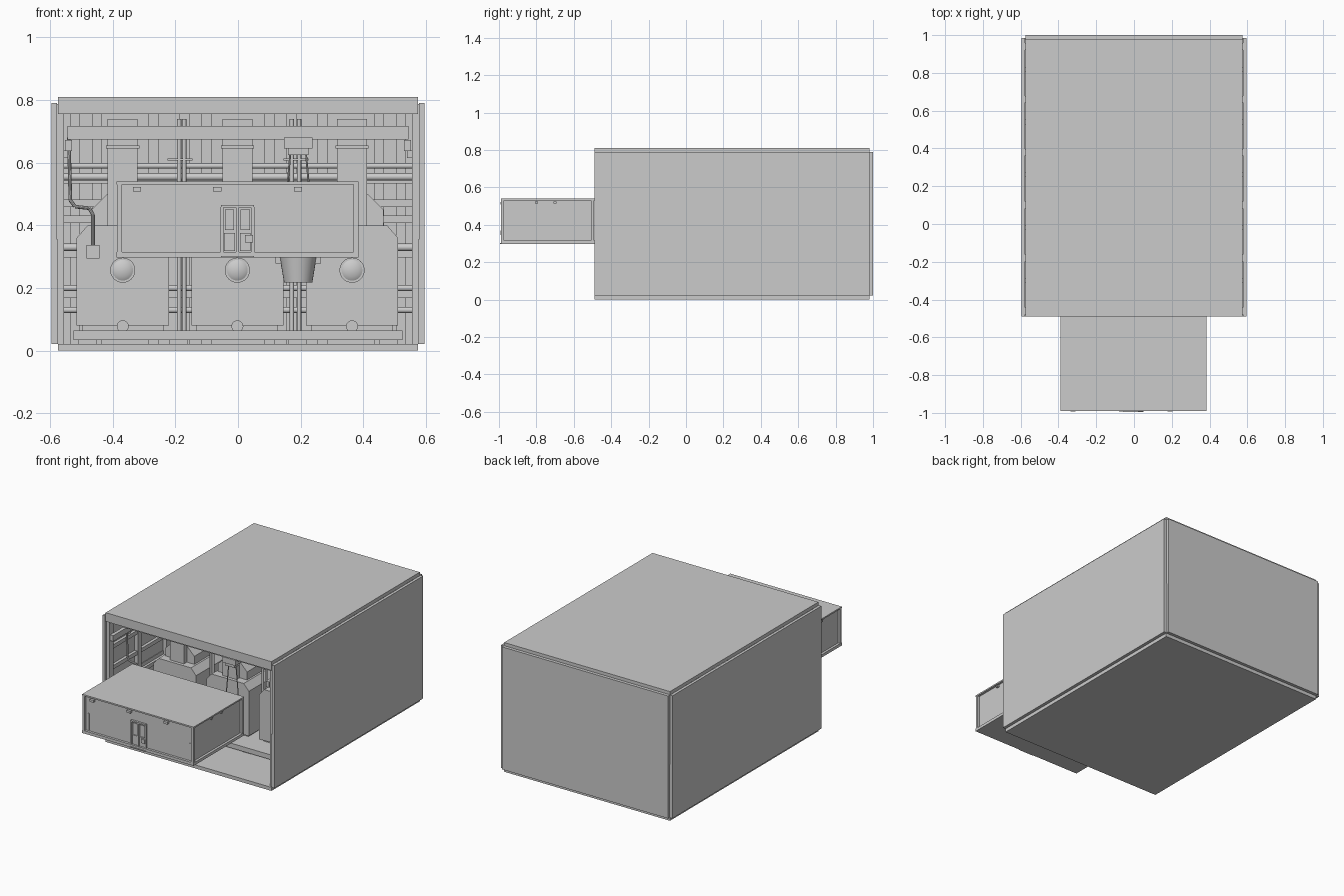
import bpy, bmesh
from math import radians
from mathutils import Vector

if "Cube" in bpy.data.objects:
    bpy.data.objects.remove(bpy.data.objects["Cube"], do_unlink=True)

grey = bpy.data.materials.new("plain grey")
grey.use_nodes = True
colour = (0.6, 0.6, 0.6, 1)
grey.diffuse_color = colour
grey.node_tree.nodes["Principled BSDF"].inputs["Base Color"].default_value = colour


def finish(name, bm, smooth=False):
    bmesh.ops.recalc_face_normals(bm, faces=bm.faces)
    mesh = bpy.data.meshes.new(name)
    bm.to_mesh(mesh)
    bm.free()
    mesh.materials.append(grey)
    obj = bpy.data.objects.new(name, mesh)
    bpy.context.collection.objects.link(obj)
    if smooth:
        bpy.ops.object.select_all(action='DESELECT')
        obj.select_set(True)
        bpy.context.view_layer.objects.active = obj
        bpy.ops.object.shade_smooth_by_angle(angle=radians(35))
    return obj


def box(name, x, y, z):
    """Box from (low, high) ranges on each axis."""
    bm = bmesh.new()
    bmesh.ops.create_cube(bm, size=1)
    for v in bm.verts:
        v.co = [r[0] if c < 0 else r[1] for c, r in zip(v.co, (x, y, z))]
    return finish(name, bm)


def prism(name, outline, y):
    """Extrude an x-z outline along y."""
    bm = bmesh.new()
    face = bm.faces.new([bm.verts.new((px, y[0], pz)) for px, pz in outline])
    new = bmesh.ops.extrude_face_region(bm, geom=[face])["geom"]
    bmesh.ops.translate(bm, vec=(0, y[1] - y[0], 0),
                        verts=[g for g in new if isinstance(g, bmesh.types.BMVert)])
    return finish(name, bm)


def rod(name, a, b, r1, r2=None, sides=20):
    """Round bar or cone between two points."""
    a, b = Vector(a), Vector(b)
    bm = bmesh.new()
    bmesh.ops.create_cone(bm, cap_ends=True, segments=sides, radius1=r1,
                          radius2=r1 if r2 is None else r2, depth=(b - a).length)
    turn = Vector((0, 0, 1)).rotation_difference(b - a)
    for v in bm.verts:
        v.co = turn @ v.co + (a + b) / 2
    return finish(name, bm, True)


def around(c, half):
    return (c - half, c + half)


# Building shell, open at the front
FRONT, BACK = -0.49, 0.98
box("floor_slab", (-0.575, 0.575), (FRONT, BACK), (0, 0.022))
box("roof_slab", (-0.575, 0.575), (FRONT, BACK), (0.788, 0.81))
box("back_wall", (-0.575, 0.575), (BACK - 0.004, 1.0), (0.022, 0.79))
box("front_lintel", (-0.575, 0.575), (FRONT, FRONT + 0.02), (0.755, 0.788))
for side, s in (("left", 1), ("right", -1)):
    box(side + "_wall_lower", sorted((s * 0.575, s * 0.595)), (FRONT, BACK + 0.005), (0.022, 0.355))
    box(side + "_wall_upper", sorted((s * 0.578, s * 0.595)), (FRONT, BACK + 0.005), (0.355, 0.79))
    # Wall columns and rails along the depth
    for i in range(6):
        box(side + "_column", sorted((s * 0.555, s * 0.578)),
            around(-0.46 + i * 0.28, 0.018), (0.022, 0.788))
    for z in (0.32, 0.45, 0.58):
        box(side + "_girt", sorted((s * 0.56, s * 0.578)), (FRONT + 0.02, BACK), around(z, 0.012))
    box(side + "_crane_rail", sorted((s * 0.53, s * 0.552)), (FRONT + 0.01, 0.9), (0.637, 0.673))
    for i in range(5):
        box(side + "_rail_bracket", sorted((s * 0.54, s * 0.578)),
            around(-0.3 + i * 0.28, 0.012), (0.615, 0.64))

# Structure against the back wall
for x in (0.1, 0.17, 0.27, 0.45, 0.52):
    for s in (-1, 1):
        box("back_column", around(s * x, 0.016), (0.93, 0.976), (0.022, 0.788))
for z in (0.18, 0.31, 0.42, 0.47, 0.545):
    box("back_girt", (-0.555, 0.555), (0.92, 0.95), around(z, 0.012))
for y in (0.05, 0.35, 0.65):
    box("roof_beam", (-0.57, 0.57), around(y, 0.015), (0.755, 0.789))

# Plinth under the furnaces
box("plinth", (-0.525, 0.525), (-0.21, 0.75), (0.035, 0.065))
for x in (-0.48, -0.19, 0.19, 0.48):
    box("plinth_foot", around(x, 0.03), (-0.19, 0.73), (0.02, 0.036))

# Three furnaces with flues, sight rings and taps
for cx in (-0.368, -0.002, 0.364):
    w = 0.147
    prism("furnace_body", [(cx - w, 0.08), (cx + w, 0.08), (cx + w, 0.36), (cx + w - 0.035, 0.4),
                           (cx - w + 0.035, 0.4), (cx - w, 0.36)], (-0.1, 0.3))
    prism("furnace_hood", [(cx - 0.1, 0.4), (cx + 0.1, 0.4), (cx + 0.1, 0.45), (cx + 0.05, 0.5),
                           (cx - 0.05, 0.5), (cx - 0.1, 0.45)], (-0.05, 0.25))
    box("furnace_base", around(cx, 0.13), (-0.08, 0.28), (0.064, 0.081))
    box("flue", around(cx, 0.048), (-0.08, 0.02), (0.39, 0.675))
    box("flue_collar", around(cx, 0.053), (-0.085, 0.025), (0.645, 0.655))
    box("flue_duct", around(cx, 0.048), (-0.08, 0.92), (0.675, 0.74))
    rod("sight_ring", (cx, -0.13, 0.257), (cx, -0.1, 0.257), 0.04, sides=32)
    rod("sight_lens", (cx, -0.138, 0.257), (cx, -0.13, 0.257), 0.02, 0.033, 32)
    rod("tap", (cx, -0.14, 0.078), (cx, -0.1, 0.078), 0.019)

# Pipework between and behind the furnaces
for x in (-0.188, -0.172, 0.172, 0.195):
    rod("riser_pipe", (x, 0.0, 0.022), (x, 0.0, 0.74), 0.007, sides=12)
for z, r in ((0.59, 0.009), (0.555, 0.012), (0.33, 0.012), (0.2, 0.01), (0.13, 0.01)):
    rod("cross_pipe", (-0.57, 0.4, z), (0.57, 0.4, z), r, sides=12)
for x in (-0.185, 0.185):
    box("pipe_clamp", around(x, 0.04), (-0.01, 0.01), (0.607, 0.613))

# Overhead crane carrying a ladle
CY = -0.33
box("crane_bridge", (-0.545, 0.545), around(CY, 0.025), (0.674, 0.717))
box("hoist_trolley", around(0.192, 0.045), around(CY, 0.035), (0.645, 0.68))
box("hoist_block", around(0.192, 0.033), around(CY, 0.025), (0.625, 0.646))
for s in (-1, 1):
    rod("ladle_cable", (0.192 + s * 0.025, CY, 0.63), (0.192 + s * 0.055, CY, 0.29), 0.003, sides=8)
    box("ladle_lug", around(0.192 + s * 0.063, 0.01), around(CY, 0.012), (0.278, 0.298))
rod("ladle", (0.192, CY, 0.217), (0.192, CY, 0.305), 0.045, 0.06, 32)
rod("ladle_rim", (0.192, CY, 0.305), (0.192, CY, 0.314), 0.063, sides=32)

# Pendant control hanging from the bridge
path = [(-0.54, 0.68), (-0.535, 0.48), (-0.52, 0.46), (-0.475, 0.455), (-0.463, 0.435), (-0.463, 0.33)]
for (x1, z1), (x2, z2) in zip(path, path[1:]):
    rod("pendant_cable", (x1, CY, z1), (x2, CY, z2), 0.006, sides=10)
box("pendant_box", around(-0.463, 0.021), around(CY, 0.02), (0.295, 0.337))

# Control cabin projecting from the opening
box("cabin_floor", (-0.388, 0.385), (-0.99, -0.49), (0.297, 0.315))
box("cabin_core", (-0.373, 0.37), (-0.975, -0.495), (0.314, 0.533))
box("cabin_roof", (-0.388, 0.385), (-0.99, -0.49), (0.531, 0.54))
for x in (-0.379, 0.376):
    for y in (-0.982, -0.499):
        box("cabin_post", around(x, 0.008), around(y, 0.008), (0.314, 0.532))
for x in (-0.355, 0.352):
    box("cabin_trim", around(x, 0.007), (-0.979, -0.97), (0.32, 0.425))
for x in (-0.322, -0.066, 0.191):
    box("cabin_lamp", around(x, 0.013), (-0.992, -0.974), (0.508, 0.523))
for x in (-0.378, 0.375):
    for y in (-0.8, -0.7):
        box("side_lamp", around(x, 0.007), around(y, 0.008), (0.515, 0.526))

# Cabin door with frame and panels
box("door_frame_top", around(-0.002, 0.053), (-0.988, -0.974), (0.457, 0.465))
for x in (-0.051, -0.002, 0.047):
    box("door_frame_post", around(x, 0.005), (-0.988, -0.974), (0.314, 0.459))
for x in (-0.027, 0.023):
    box("door_panel", around(x, 0.017), (-0.983, -0.974), (0.318, 0.375))
    box("door_window", around(x, 0.015), (-0.98, -0.974), (0.385, 0.45))
box("door_handle", around(0.035, 0.013), (-0.993, -0.98), (0.345, 0.37))
box("door_step", around(-0.002, 0.053), (-0.995, -0.985), (0.298, 0.303))
